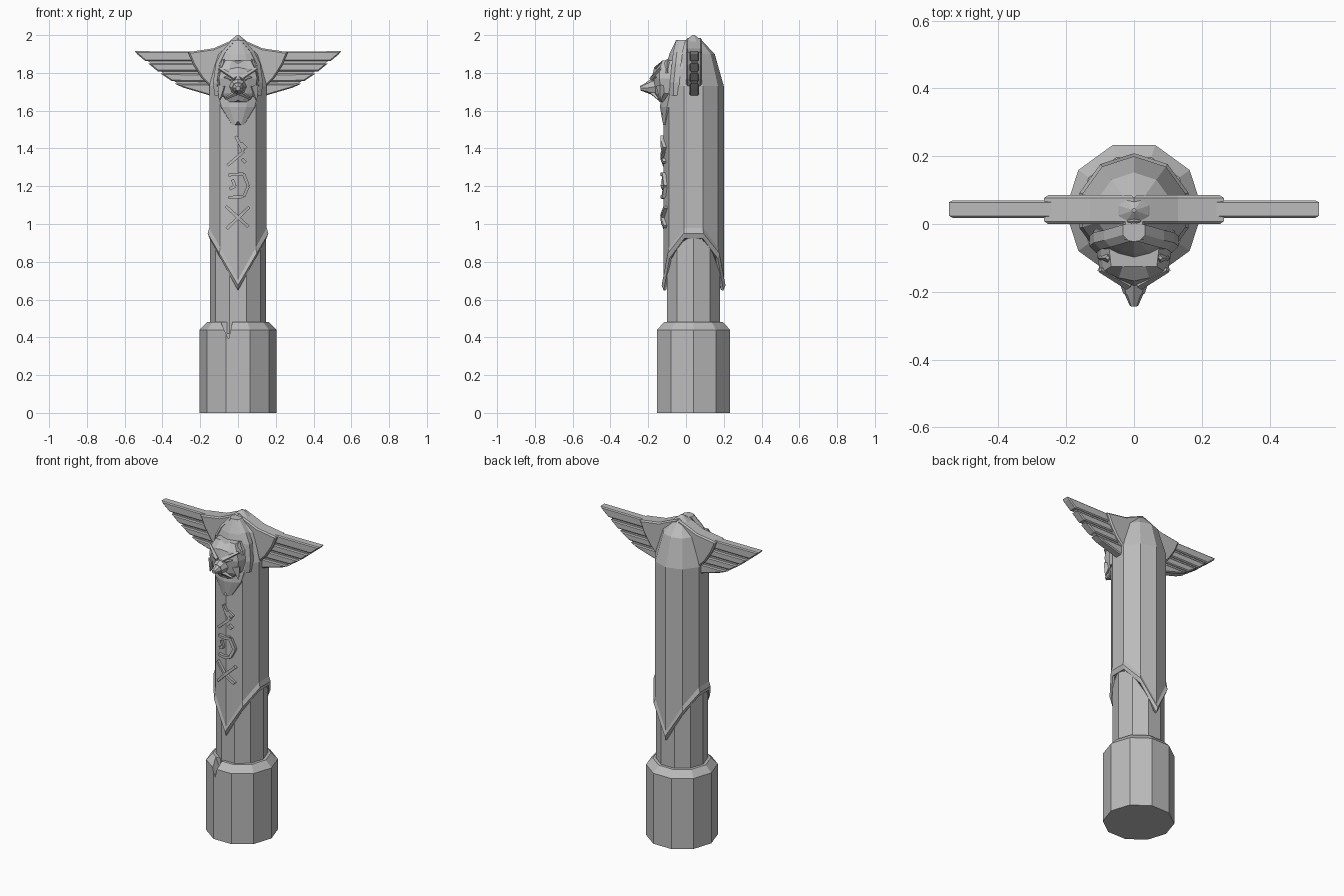
import bpy, bmesh, math
from mathutils import Vector

CY = 0.04  # pillar axis in y

cube = bpy.data.objects.get("Cube")
if cube:
    bpy.data.objects.remove(cube, do_unlink=True)

stone = bpy.data.materials.new("grey_stone")
stone.use_nodes = True
stone.diffuse_color = (0.5, 0.5, 0.5, 1)
bsdf = next(n for n in stone.node_tree.nodes if n.type == "BSDF_PRINCIPLED")
bsdf.inputs["Base Color"].default_value = (0.5, 0.5, 0.5, 1)
bsdf.inputs["Roughness"].default_value = 0.8


def make(name, bm):
    bmesh.ops.remove_doubles(bm, verts=bm.verts, dist=1e-5)
    bmesh.ops.recalc_face_normals(bm, faces=bm.faces)
    mesh = bpy.data.meshes.new(name)
    bm.to_mesh(mesh)
    bm.free()
    mesh.materials.append(stone)
    ob = bpy.data.objects.new(name, mesh)
    bpy.context.collection.objects.link(ob)
    return ob


def loft(name, rings):
    """Closed skin through rings of equal point count."""
    bm = bmesh.new()
    vs = [[bm.verts.new(p) for p in r] for r in rings]
    n = len(vs[0])
    for a, b in zip(vs, vs[1:]):
        for i in range(n):
            j = (i + 1) % n
            bm.faces.new((a[i], a[j], b[j], b[i]))
    bm.faces.new(vs[0])
    bm.faces.new(vs[-1])
    return make(name, bm)


def ring(r, z, turn=0.0):
    """Ten-sided ring; z is a number or a function of the vertex index."""
    pts = []
    for i in range(10):
        a = math.radians(36 * i - 90 + turn)
        h = z(i) if callable(z) else z
        pts.append((r * math.cos(a), CY + r * math.sin(a), h))
    return pts


def slab(name, outline, y0, y1, inset=0.0):
    """Front outline (x, z) extruded from y0 to y1, optionally with bevelled faces."""
    bm = bmesh.new()
    f = bm.faces.new([bm.verts.new((x, y0, z)) for x, z in outline])
    ext = bmesh.ops.extrude_face_region(bm, geom=[f])
    for v in ext["geom"]:
        if isinstance(v, bmesh.types.BMVert):
            v.co.y = y1
    bmesh.ops.recalc_face_normals(bm, faces=bm.faces)
    if inset:
        edges = [e for e in bm.edges if abs(e.verts[0].co.y - e.verts[1].co.y) < 1e-6]
        bmesh.ops.bevel(bm, geom=edges, offset=inset, segments=1, affect="EDGES")
    return make(name, bm)


def both(name, build, *args):
    """Build a left part and its mirrored right twin."""
    ob = build("left_" + name, *args)
    twin = ob.data.copy()
    for v in twin.vertices:
        v.co.x *= -1
    twin.flip_normals()
    other = bpy.data.objects.new("right_" + name, twin)
    bpy.context.collection.objects.link(other)


def mask_rings(rows):
    """Rows: z, half width, back y, side y, centre y, centre z shift."""
    return [[(-w, yb, z), (-w * 0.9, ys, z), (-w * 0.45, (ys + yc * 2) / 3, z),
             (0, yc, z + dz),
             (w * 0.45, (ys + yc * 2) / 3, z), (w * 0.9, ys, z), (w, yb, z)]
            for z, w, yb, ys, yc, dz in rows]


def spike(name, base, tip, r0, r1, sides=6):
    """Tapered prism from base to tip."""
    base, tip = Vector(base), Vector(tip)
    q = (tip - base).to_track_quat("Z", "Y")
    rings = []
    for c, r in ((base, r0), (tip, r1)):
        rings.append([c + q @ Vector((r * math.cos(t), r * math.sin(t), 0))
                      for t in (math.tau * i / sides for i in range(sides))])
    return loft(name, rings)


# Foot with a chipped upper edge
foot = loft("base", [ring(0.203, 0, 18), ring(0.203, 0.44, 18), ring(0.165, 0.48, 18)])
chip = slab("chip_cutter", [(-0.10, 0.50), (-0.05, 0.39), (-0.025, 0.50)], -0.25, -0.09)
chip.hide_render = True
cut = foot.modifiers.new("chip", "BOOLEAN")
cut.operation = "DIFFERENCE"
cut.solver = "EXACT"
cut.object = chip
bpy.context.view_layer.objects.active = foot
bpy.ops.object.modifier_apply(modifier="chip")
bpy.data.objects.remove(chip, do_unlink=True)

# Inner shaft
loft("shaft", [ring(0.147, 0.42, 18), ring(0.147, 1.0, 18)])


# Sleeve whose lower hem dips to a point at front and back
def hem(shift):
    heights = (0.65, 0.82, 0.925)
    return lambda i: heights[min(i % 5, 5 - i % 5)] + shift


loft("sleeve", [ring(0.145, hem(0.0)), ring(0.158, hem(-0.002)), ring(0.169, hem(0.025)),
                ring(0.16, hem(0.055)), ring(0.16, 1.73), ring(0.112, 1.90),
                ring(0.045, 1.97), ring(0.006, 2.0)])

# Wings: shoulder block, recessed core and four stepped feathers
shoulder = [(0, 1.985), (0.05, 1.965), (0.13, 1.93), (0.265, 1.91), (0.235, 1.84),
            (0.19, 1.77), (0.14, 1.72), (0, 1.70)]
both("wing_shoulder", slab, shoulder, 0.0, 0.085, 0.008)
core = [(0.1, 1.90), (0.52, 1.90), (0.45, 1.84), (0.37, 1.78), (0.3, 1.73), (0.1, 1.69)]
both("wing_core", slab, core, 0.03, 0.06)
feathers = [
    [(0.2, 1.913), (0.546, 1.915), (0.535, 1.90), (0.49, 1.862), (0.2, 1.862)],
    [(0.2, 1.85), (0.475, 1.85), (0.425, 1.808), (0.2, 1.808)],
    [(0.16, 1.795), (0.41, 1.797), (0.35, 1.756), (0.16, 1.752)],
    [(0.12, 1.74), (0.335, 1.743), (0.29, 1.722), (0.14, 1.678)],
]
for n, outline in enumerate(feathers, 1):
    both(f"feather_{n}", slab, outline, 0.018, 0.07, 0.006)

# Hooded mane behind the face
loft("mane", mask_rings([
    (1.525, 0.035, -0.095, -0.112, -0.125, 0.02), (1.62, 0.098, -0.065, -0.10, -0.138, 0),
    (1.72, 0.125, -0.03, -0.08, -0.125, 0), (1.82, 0.12, -0.02, -0.07, -0.11, 0),
    (1.90, 0.085, 0.0, -0.06, -0.088, 0), (1.975, 0.025, 0.01, -0.045, -0.052, 0)]))
for s in (-1, 1):
    # Raised border strips of the hood
    loft("left_hood_rim" if s > 0 else "right_hood_rim",
         [[(s * (w - 0.012), y, z), (s * (w + 0.008), y + 0.02, z),
           (s * (w + 0.008), y + 0.05, z), (s * (w - 0.02), y + 0.05, z)]
          for z, w, y in ((1.68, 0.117, -0.085), (1.75, 0.124, -0.085), (1.85, 0.11, -0.075),
                          (1.91, 0.08, -0.068), (1.975, 0.025, -0.052))])

# Animal face
loft("head", mask_rings([
    (1.645, 0.05, -0.09, -0.13, -0.145, 0.01), (1.69, 0.098, -0.08, -0.135, -0.168, 0),
    (1.77, 0.112, -0.07, -0.14, -0.182, 0), (1.82, 0.10, -0.065, -0.14, -0.168, 0.01),
    (1.865, 0.075, -0.06, -0.125, -0.125, -0.02)]))
spike("muzzle", (0, -0.15, 1.73), (0, -0.205, 1.72), 0.05, 0.032, 8)
spike("nose", (0, -0.20, 1.722), (0, -0.242, 1.718), 0.031, 0.012, 8)
both("brow", spike, (0.015, -0.182, 1.77), (0.10, -0.135, 1.825), 0.014, 0.008, 4)
both("eye", spike, (0.035, -0.170, 1.765), (0.072, -0.158, 1.778), 0.009, 0.004, 4)
both("ear", spike, (0.075, -0.10, 1.80), (0.078, -0.10, 1.872), 0.032, 0.006, 4)
both("cheek_tuft", spike, (0.08, -0.13, 1.73), (0.098, -0.135, 1.655), 0.03, 0.003, 4)
both("whisker", spike, (0.01, -0.178, 1.695), (0.068, -0.148, 1.662), 0.014, 0.006, 4)


# Raised carved strokes that follow the front ridge
def stroke(name, a, b, width=0.016):
    a, b = Vector(a), Vector(b)
    side = (b - a).normalized().orthogonal() * width / 2
    rings = []
    steps = 6
    for i in range(steps + 1):
        c = a.lerp(b, i / steps)
        lo, hi = c - side, c + side

        def skin(p, out):
            return (p.x, -0.12 + abs(p.x) * 0.325 - out, p.y)
        rings.append([skin(lo, 0.017), skin(hi, 0.017), skin(hi, -0.01), skin(lo, -0.01)])
    return loft(name, rings)


paths = [
    [(-0.055, 1.31), (0.03, 1.385), (-0.012, 1.465)],
    [(0.015, 1.43), (0.045, 1.40)], [(0.02, 1.345), (0.04, 1.325)],
    [(-0.05, 1.26), (0.03, 1.265), (0.055, 1.20), (0.03, 1.145), (-0.05, 1.14)],
    [(-0.045, 1.185), (-0.015, 1.20), (-0.03, 1.235)],
    [(-0.065, 1.095), (0.055, 0.985)], [(0.06, 1.09), (-0.06, 0.975)],
]
for path in paths:
    for a, b in zip(path, path[1:]):
        stroke("carved_stroke", a, b)
